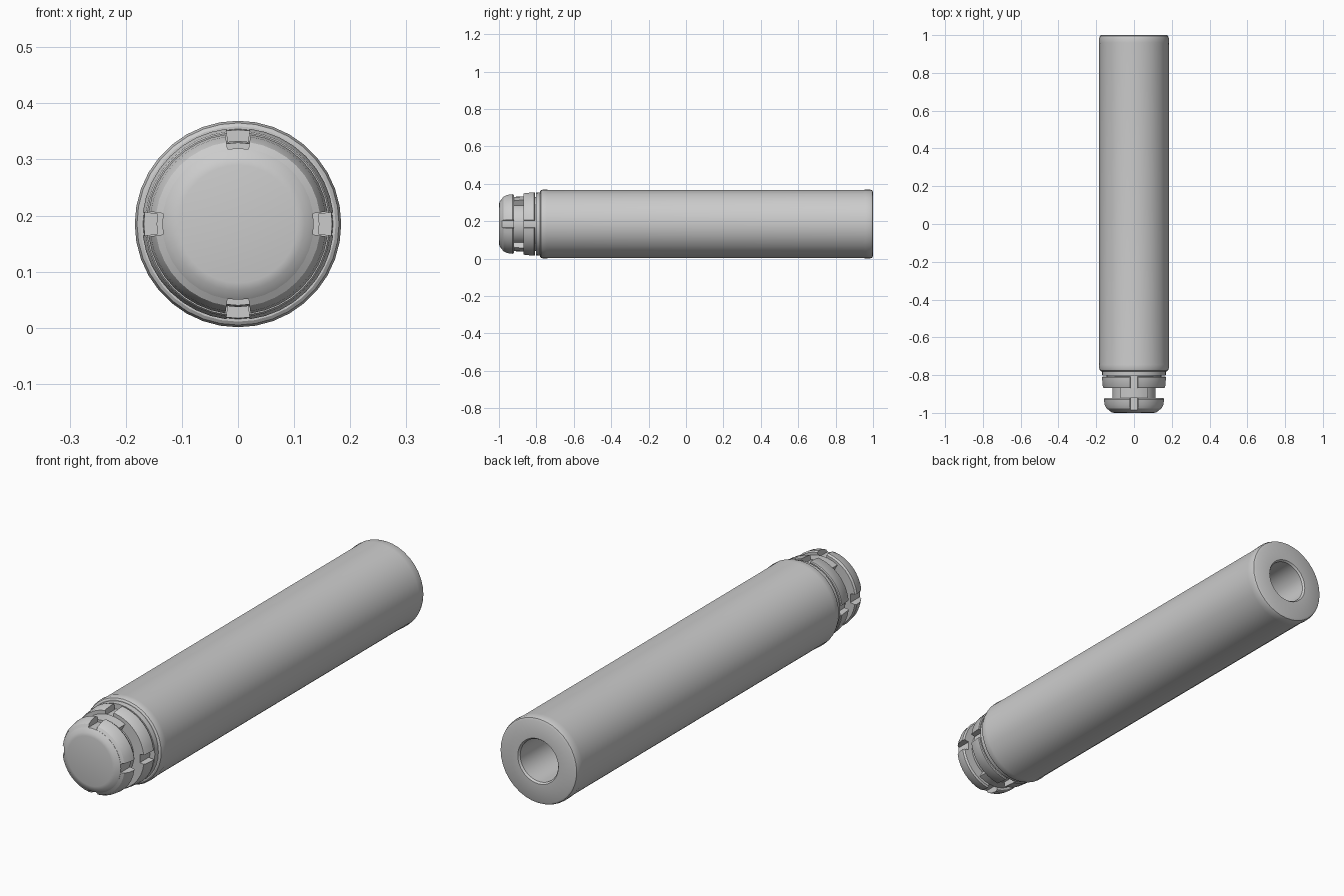
import bpy, bmesh
from math import sin, cos, pi, radians

cube = bpy.data.objects.get("Cube")
if cube:
    bpy.data.objects.remove(cube, do_unlink=True)

AXIS_Z = 0.185


def revolve(name, profile, start=0, end=360, steps=36, closed=False, facet=None):
    """Turn (y, radius) points about the lengthwise axis; closed profiles may be partial arcs."""
    bm = bmesh.new()
    full = end - start == 360
    columns = []
    for i in range(steps if full else steps + 1):
        a = radians(start + (end - start) * i / steps)
        column = []
        for y, r in profile:
            # Alternate points sit on the chord to give a coarser barrel
            if facet and i % 2 and facet[0] <= y <= facet[1]:
                r *= cos(pi / 18)
            column.append(bm.verts.new((r * cos(a), y, AXIS_Z + r * sin(a))))
        columns.append(column)
    n = len(profile)
    pairs = list(zip(columns, columns[1:] + columns[:1])) if full else list(zip(columns, columns[1:]))
    for a, b in pairs:
        for j in range(n if closed else n - 1):
            k = (j + 1) % n
            bm.faces.new((a[j], b[j], b[k], a[k]))
    if not full:
        bm.faces.new(columns[0])
        bm.faces.new(columns[-1])
    bmesh.ops.remove_doubles(bm, verts=bm.verts, dist=1e-5)
    bmesh.ops.recalc_face_normals(bm, faces=bm.faces)
    mesh = bpy.data.meshes.new(name)
    bm.to_mesh(mesh)
    bm.free()
    obj = bpy.data.objects.new(name, mesh)
    bpy.context.collection.objects.link(obj)
    bpy.ops.object.select_all(action='DESELECT')
    obj.select_set(True)
    bpy.context.view_layer.objects.active = obj
    bpy.ops.object.shade_smooth_by_angle(angle=radians(32))
    return obj


# Long barrel with rounded rims and a deep bore in its back end
revolve("barrel", [
    (-0.78, 0), (-0.78, 0.174), (-0.776, 0.18), (-0.765, 0.184), (-0.745, 0.184),
    (-0.73, 0.184), (0.94, 0.184), (0.96, 0.184), (0.985, 0.184), (0.996, 0.18),
    (1, 0.172), (1, 0.096), (0.992, 0.09), (-0.7, 0.09), (-0.7, 0)],
    facet=(-0.735, 0.945))

# Stepped core of the end plug
revolve("plug_core", [
    (-1, 0), (-1, 0.105), (-0.997, 0.119), (-0.985, 0.135), (-0.92, 0.135),
    (-0.92, 0.115), (-0.868, 0.115), (-0.868, 0.145), (-0.802, 0.145),
    (-0.802, 0.168), (-0.77, 0.17), (-0.77, 0)])

# Raised segments of the cap and the rear ring, split by four slots
cap = [(-0.987, 0.13), (-0.977, 0.147), (-0.957, 0.157), (-0.928, 0.161),
       (-0.92, 0.156), (-0.92, 0.12)]
ring = [(-0.868, 0.13), (-0.868, 0.163), (-0.864, 0.166), (-0.812, 0.171),
        (-0.808, 0.168), (-0.808, 0.13)]
for q in range(4):
    a = 90 * q
    revolve(f"cap_segment_{q + 1}", cap, a + 8, a + 82, 8, closed=True)
    revolve(f"ring_segment_{q + 1}", ring, a + 7, a + 83, 8, closed=True)

# Blocks bridging the groove above and below
block = [(-0.921, 0.1), (-0.921, 0.145), (-0.867, 0.148), (-0.867, 0.1)]
for side, a in (("top", 90), ("bottom", 270)):
    revolve(f"groove_block_{side}", block, a - 30, a + 30, 6, closed=True)
